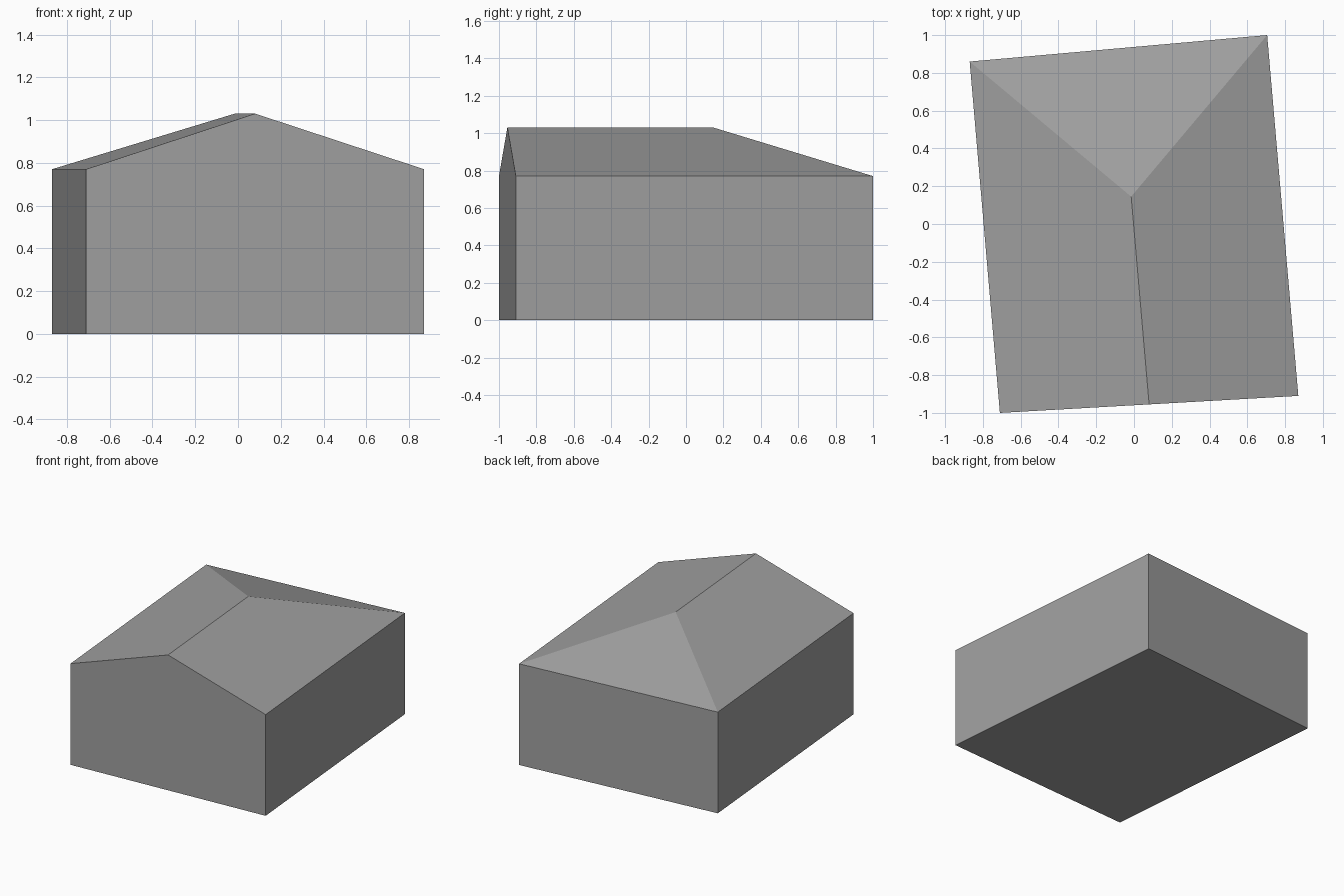
import bpy
import bmesh

cube = bpy.data.objects.get("Cube")
if cube:
    bpy.data.objects.remove(cube, do_unlink=True)

# One plain grey for the whole building
grey = bpy.data.materials.new("plain_grey")
grey.use_nodes = True
colour = (0.35, 0.35, 0.35, 1)
grey.diffuse_color = colour
grey.node_tree.nodes["Principled BSDF"].inputs["Base Color"].default_value = colour

EAVES, RIDGE = 0.77, 1.03
# Slightly skewed footprint: front right, front left, back left, back right
footprint = [(-0.71, -1.0), (0.87, -0.91), (0.705, 1.0), (-0.87, 0.86)]
ridge_front = (0.08, -0.955, RIDGE)
ridge_back = (-0.015, 0.145, RIDGE)


def add_part(name, faces):
    """Make a flat-shaded object from faces given as corner points."""
    bm = bmesh.new()
    for corners in faces:
        bm.faces.new([bm.verts.new(c) for c in corners])
    bmesh.ops.remove_doubles(bm, verts=bm.verts, dist=0.0001)
    mesh = bpy.data.meshes.new(name)
    bm.to_mesh(mesh)
    bm.free()
    mesh.materials.append(grey)
    obj = bpy.data.objects.new(name, mesh)
    bpy.context.collection.objects.link(obj)
    return obj


base = [(x, y, 0) for x, y in footprint]
eaves = [(x, y, EAVES) for x, y in footprint]
front_r, front_l, back_l, back_r = eaves

# Walls with a front gable, closed underneath
walls = [base[::-1]]
for i in range(4):
    j = (i + 1) % 4
    peak = [ridge_front] if i == 0 else []
    walls.append([base[i], base[j], eaves[j]] + peak + [eaves[i]])
add_part("walls", walls)

# Roof: two slopes and a hip sloping down to the back
add_part("roof", [
    [front_l, back_l, ridge_back, ridge_front],
    [back_r, front_r, ridge_front, ridge_back],
    [back_l, back_r, ridge_back],
])
